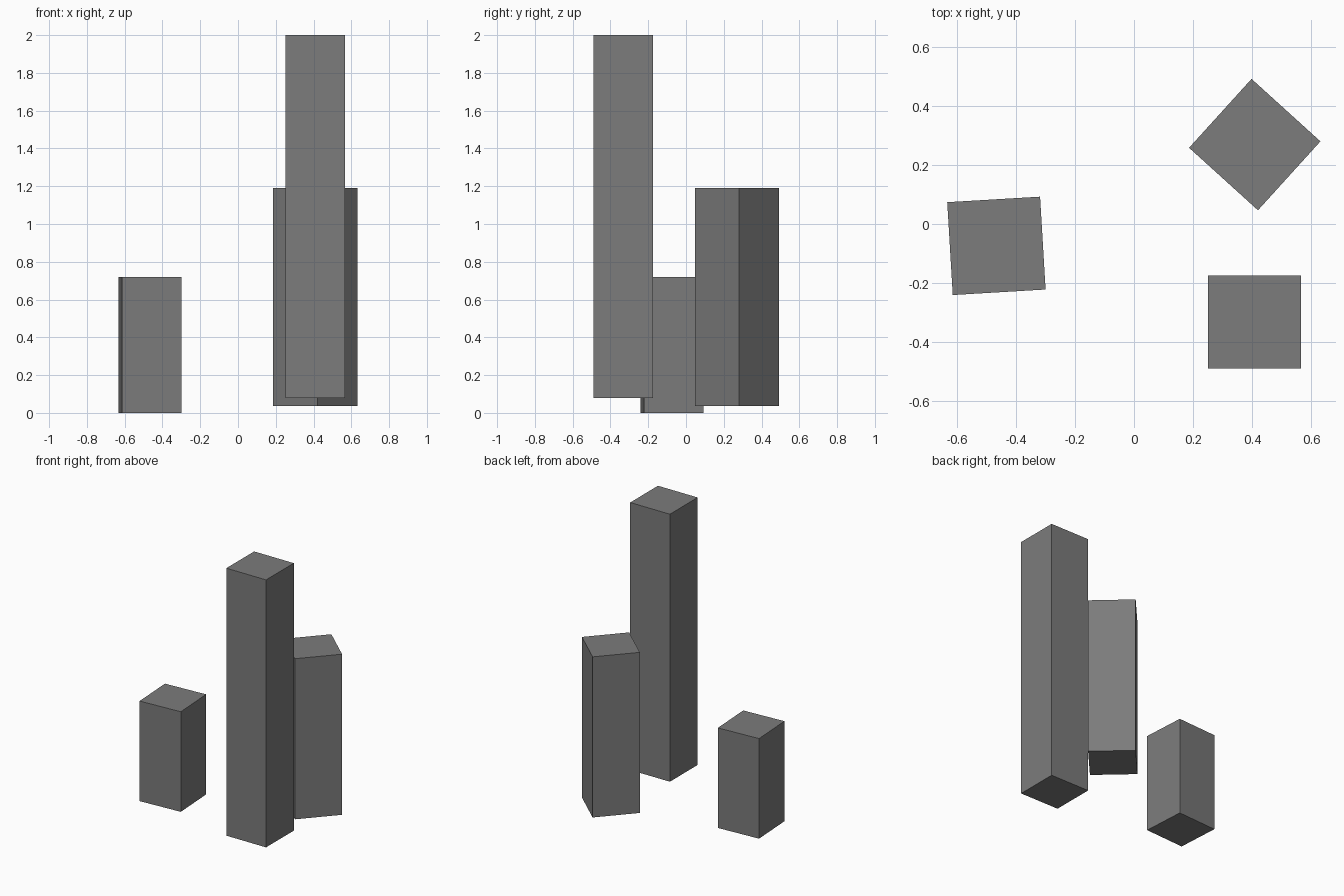
import bpy, math

if "Cube" in bpy.data.objects:
    bpy.data.objects.remove(bpy.data.objects["Cube"])

# one flat grey for all pillars
grey = bpy.data.materials.new("dark_grey")
grey.diffuse_color = (0.2, 0.2, 0.2, 1)
grey.use_nodes = True
grey.node_tree.nodes["Principled BSDF"].inputs["Base Color"].default_value = grey.diffuse_color

SIDE = 0.315


def pillar(name, x, y, bottom, top, turn):
    bpy.ops.mesh.primitive_cube_add(size=1, location=(x, y, (bottom + top) / 2),
                                    rotation=(0, 0, math.radians(turn)))
    ob = bpy.context.object
    ob.name = name
    ob.scale = (SIDE, SIDE, top - bottom)
    ob.data.materials.append(grey)


# three square pillars of different heights
pillar("tall_pillar", 0.408, -0.332, 0.078, 2.0, 0)
pillar("middle_pillar", 0.409, 0.269, 0.036, 1.19, -42.2)
pillar("short_pillar", -0.466, -0.074, 0.0, 0.719, 3.4)
